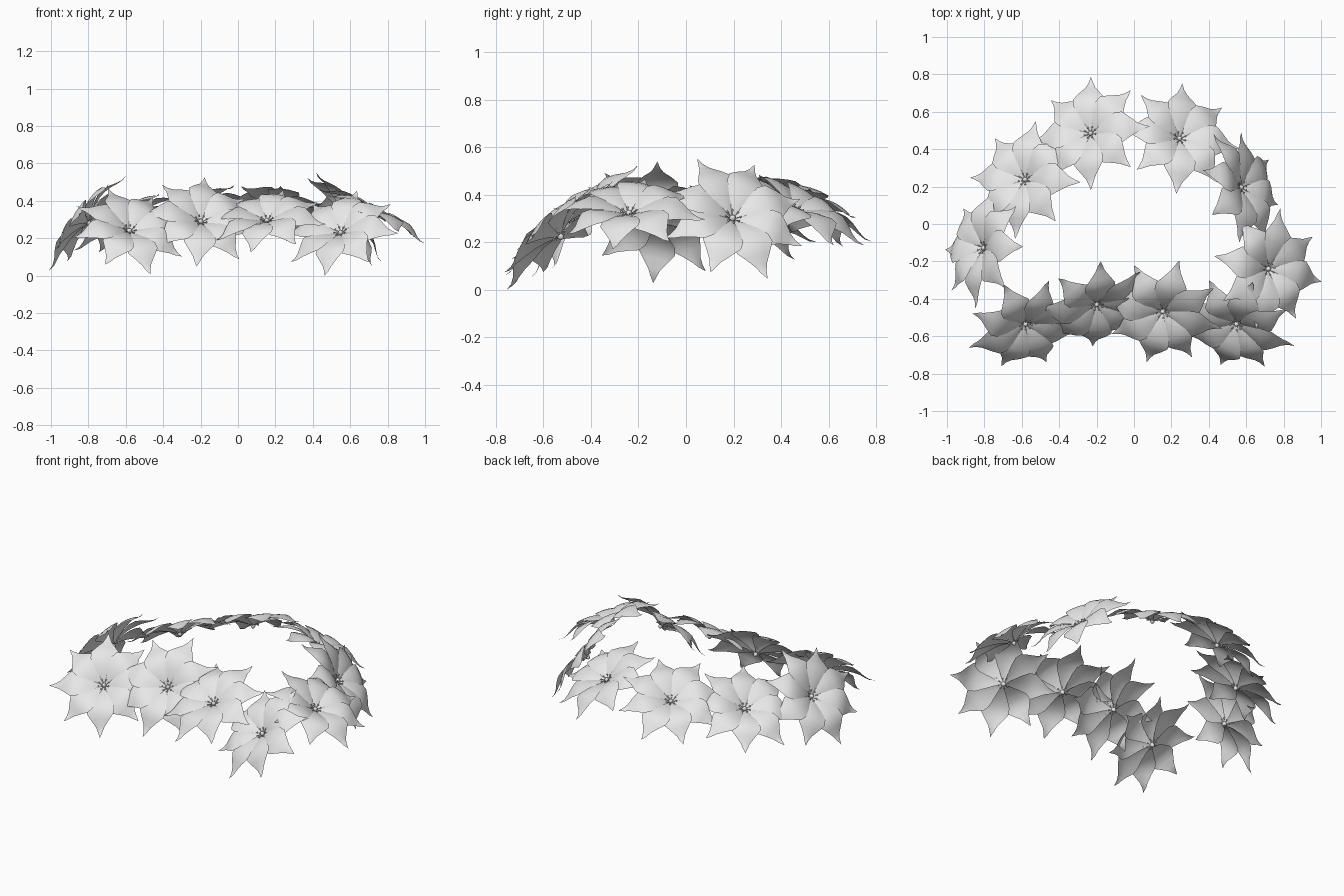
import bpy, bmesh, math
from mathutils import Vector, Matrix

if "Cube" in bpy.data.objects:
    bpy.data.objects.remove(bpy.data.objects["Cube"])

grey = bpy.data.materials.new("pale_grey")
grey.diffuse_color = (0.8, 0.8, 0.8, 1)
grey.use_nodes = True
grey.node_tree.nodes["Principled BSDF"].inputs["Base Color"].default_value = grey.diffuse_color

# Petal sections: distance from centre, height, half width
PETAL = [(0.012, 0.002, 0.006), (0.05, 0.024, 0.027), (0.10, 0.045, 0.057),
         (0.15, 0.056, 0.082), (0.19, 0.053, 0.083), (0.225, 0.039, 0.057),
         (0.265, 0.016, 0.026), (0.295, 0.004, 0.013)]
TIP = (0.33, 0.003)
ACROSS = (-1, -0.5, 0, 0.5, 1)


def add_petal(bm, angle, scale):
    """Arched pointed leaf, rolled so that neighbours overlap like a fan."""
    rot = Matrix.Rotation(angle, 3, 'Z')
    rows = []
    for d, h, w in PETAL:
        rows.append([bm.verts.new(rot @ Vector((d * scale, w * t,
                     h + w * (0.13 * t - 0.13 * t * t)))) for t in ACROSS])
    tip = bm.verts.new(rot @ Vector((TIP[0] * scale, 0, TIP[1])))
    for a, b in zip(rows, rows[1:]):
        for i in range(len(ACROSS) - 1):
            bm.faces.new((a[i], b[i], b[i + 1], a[i + 1]))
    for i in range(len(ACROSS) - 1):
        bm.faces.new((rows[-1][i], tip, rows[-1][i + 1]))


def add_stamen(bm, angle, rise):
    """Short stalk lying along the petals with a small bead at its end."""
    c, s = math.cos(angle), math.sin(angle)
    foot, head = Vector((0.008 * c, 0.008 * s, 0.004)), Vector((0.032 * c, 0.032 * s, rise))
    axis = head - foot
    turn = axis.to_track_quat('Z', 'Y').to_matrix().to_4x4()
    bmesh.ops.create_cone(bm, segments=5, radius1=0.002, radius2=0.002, depth=axis.length,
                          matrix=Matrix.Translation((foot + head) / 2) @ turn)
    bmesh.ops.create_icosphere(bm, subdivisions=1, radius=0.005,
                               matrix=Matrix.Translation(head))


def make_mesh(name, build):
    bm = bmesh.new()
    build(bm)
    mesh = bpy.data.meshes.new(name)
    bm.to_mesh(mesh)
    bm.free()
    mesh.materials.append(grey)
    mesh.shade_smooth()
    return mesh


def build_petals(bm):
    for k in range(8):
        add_petal(bm, k * math.pi / 4, 1.0 if k % 2 == 0 else 0.96)


def build_centre(bm):
    # beads and knob show on both the face and the back of the flower
    for k in range(8):
        for rise in (0.019, 0.004):
            add_stamen(bm, (k + 0.5) * math.pi / 4, rise)
    bmesh.ops.create_uvsphere(bm, u_segments=12, v_segments=8, radius=0.014,
                              matrix=Matrix.Translation((0, 0, 0.002))
                              @ Matrix.Diagonal((1, 1, 1.4, 1)))


petal_mesh = make_mesh("petals", build_petals)
centre_mesh = make_mesh("flower_centre", build_centre)

# Flowers around the wreath: centre, facing direction, heading of one petal in plan
FLOWERS = [
    ((-0.582, -0.53, 0.235), (0.214, -0.67, 0.71), (0.115, -0.21)),
    ((-0.20, -0.425, 0.285), (0.17, -0.72, 0.67), (0.02, 0.21)),
    ((0.155, -0.465, 0.288), (-0.10, -0.49, 0.86), (0.075, 0.235)),
    ((0.55, -0.53, 0.225), (-0.25, -0.64, 0.72), (-0.08, -0.205)),
    ((0.715, -0.24, 0.315), (0.45, -0.03, 0.89), (0.055, 0.27)),
    ((0.567, 0.195, 0.297), (0.77, 0.22, 0.59), (-0.153, -0.15)),
    ((0.242, 0.455, 0.33), (0.25, 0.42, 0.87), (0.015, 0.28)),
    ((-0.23, 0.482, 0.33), (-0.30, 0.38, 0.87), (0.0, 0.30)),
    ((-0.58, 0.235, 0.28), (-0.42, 0.30, 0.86), (0.055, 0.315)),
    ((-0.80, -0.13, 0.282), (-0.76, 0.20, 0.61), (-0.04, -0.28)),
]

for n, (pos, facing, heading) in enumerate(FLOWERS, 1):
    z = Vector(facing).normalized()
    hx, hy = heading
    x = Vector((hx, hy, -(z.x * hx + z.y * hy) / z.z)).normalized()
    y = z.cross(x)
    frame = Matrix((x, y, z)).transposed().to_4x4()
    for name, mesh in (("petals", petal_mesh), ("flower_centre", centre_mesh)):
        obj = bpy.data.objects.new(f"{name}_{n}", mesh)
        obj.matrix_world = Matrix.Translation(pos) @ frame
        bpy.context.collection.objects.link(obj)
